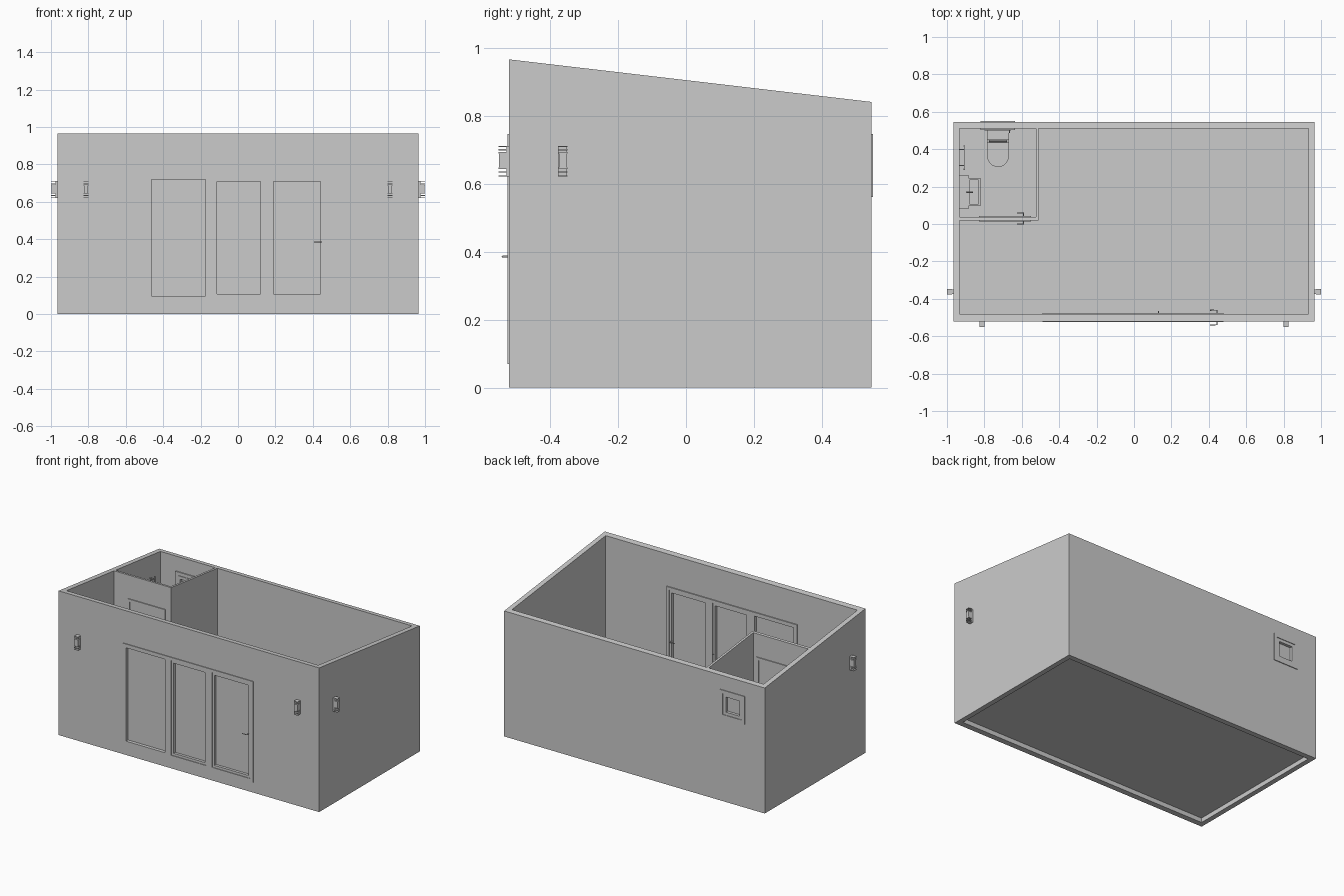
import bpy, bmesh, math
from mathutils import Vector

if "Cube" in bpy.data.objects:
    bpy.data.objects.remove(bpy.data.objects["Cube"])


def roof(y):
    return 0.965 - (y + 0.52) * 0.125 / 1.065


def finish(name, bm, smooth=False):
    bmesh.ops.recalc_face_normals(bm, faces=bm.faces)
    me = bpy.data.meshes.new(name)
    bm.to_mesh(me)
    bm.free()
    ob = bpy.data.objects.new(name, me)
    bpy.context.collection.objects.link(ob)
    if smooth:
        bpy.ops.object.select_all(action='DESELECT')
        ob.select_set(True)
        bpy.context.view_layer.objects.active = ob
        bpy.ops.object.shade_smooth_by_angle(angle=math.radians(40))
    return ob


def boxes(name, *specs):
    # each spec is x0, x1, y0, y1, z0, z1
    bm = bmesh.new()
    for x0, x1, y0, y1, z0, z1 in specs:
        vs = bmesh.ops.create_cube(bm, size=1)["verts"]
        for v in vs:
            v.co = Vector(((x0 + x1) / 2 + v.co.x * (x1 - x0),
                           (y0 + y1) / 2 + v.co.y * (y1 - y0),
                           (z0 + z1) / 2 + v.co.z * (z1 - z0)))
    return finish(name, bm)


def rect(x0, x1, y0, y1):
    return [(x0, y0), (x1, y0), (x1, y1), (x0, y1)]


def ring_mesh(name, outer, inner, place):
    # closed tube between two matching loops; place(point, end) gives the 3D position
    bm = bmesh.new()
    loops = [[bm.verts.new(place(p, e)) for p in lp]
             for lp, e in ((outer, 0), (outer, 1), (inner, 1), (inner, 0))]
    n = len(outer)
    for k in range(4):
        a, b = loops[k], loops[(k + 1) % 4]
        for i in range(n):
            j = (i + 1) % n
            bm.faces.new((a[i], a[j], b[j], b[i]))
    return finish(name, bm)


def frame(name, x0, x1, z0, z1, w, y0, y1):
    return ring_mesh(name, rect(x0, x1, z0, z1), rect(x0 + w, x1 - w, z0 + w, z1 - w),
                     lambda p, e: (p[0], y1 if e else y0, p[1]))


def prism(name, pts, z0, top, smooth=False):
    bm = bmesh.new()
    lo = [bm.verts.new((x, y, z0)) for x, y in pts]
    hi = [bm.verts.new((x, y, top(y))) for x, y in pts]
    bm.faces.new(lo)
    bm.faces.new(hi)
    for i in range(len(pts)):
        j = (i + 1) % len(pts)
        bm.faces.new((lo[i], lo[j], hi[j], hi[i]))
    return finish(name, bm, smooth)


def cut(ob, *spec):
    cutter = boxes("opening_cutter", spec)
    cutter.hide_render = True
    m = ob.modifiers.new("opening", 'BOOLEAN')
    m.operation, m.solver, m.object = 'DIFFERENCE', 'EXACT', cutter
    bpy.context.view_layer.objects.active = ob
    bpy.ops.object.modifier_apply(modifier=m.name)
    bpy.data.objects.remove(cutter)


def tube(name, pts, r):
    cu = bpy.data.curves.new(name, 'CURVE')
    cu.dimensions, cu.bevel_depth, cu.bevel_resolution, cu.use_fill_caps = '3D', r, 2, True
    s = cu.splines.new('POLY')
    s.points.add(len(pts) - 1)
    for p, c in zip(s.points, pts):
        p.co = (*c, 1)
    ob = bpy.data.objects.new(name, cu)
    bpy.context.collection.objects.link(ob)
    return ob


# outer walls with sloping top, floor slab set up inside them
walls = ring_mesh("outer_walls", rect(-0.965, 0.965, -0.52, 0.545), rect(-0.932, 0.932, -0.482, 0.51),
                  lambda p, e: (p[0], p[1], roof(p[1]) if e else 0))
cut(walls, -0.487, 0.477, -0.6, -0.4, 0.073, 0.742)
cut(walls, -0.817, -0.638, 0.45, 0.6, 0.563, 0.742)
boxes("floor", (-0.932, 0.932, -0.482, 0.51, 0.03, 0.07))

# bathroom partition
part = prism("bathroom_partition", [(-0.932, 0.02), (-0.51, 0.02), (-0.51, 0.51), (-0.525, 0.51),
                                    (-0.525, 0.038), (-0.932, 0.038)], 0.07, roof)
cut(part, -0.827, -0.553, -0.05, 0.1, 0.06, 0.742)

# front glazing: three framed bays, the right two with leaves
for i, (a, b) in enumerate(((-0.488, -0.148), (-0.148, 0.155), (0.155, 0.478))):
    w = 0.025 if i == 0 else 0.02
    frame(f"front_frame_{i}", a, b, 0.07, 0.745, w, -0.525, -0.475)
    if i:
        frame(f"front_leaf_{i}", a + w, b - w, 0.07 + w, 0.745 - w, 0.016, -0.521, -0.479)
    boxes(f"front_glass_{i}", (a + w, b - w, -0.503, -0.497, 0.07 + w, 0.745 - w))

# back window
frame("window_frame", -0.82, -0.635, 0.56, 0.745, 0.022, 0.503, 0.55)
frame("window_sash", -0.798, -0.657, 0.582, 0.723, 0.02, 0.499, 0.546)
boxes("window_glass", (-0.78, -0.675, 0.521, 0.527, 0.60, 0.705))
tube("window_handle", [(-0.665, 0.5, 0.65), (-0.665, 0.488, 0.65), (-0.665, 0.488, 0.62)], 0.003)

# bathroom door
frame("bathroom_door_frame", -0.83, -0.55, 0.07, 0.745, 0.018, 0.014, 0.044)
boxes("bathroom_door_leaf", (-0.812, -0.568, 0.018, 0.04, 0.072, 0.727))

# lever handles on both faces
for name, x, y, half in (("front_door", 0.443, -0.5, 0.039), ("bathroom_door", -0.59, 0.029, 0.029)):
    for side in (-1, 1):
        tip = y + side * half
        tube(f"{name}_handle_{side}", [(x, y + side * 0.01, 0.385), (x, tip, 0.385), (x - 0.036, tip, 0.385)], 0.003)
tube("latch_knob", [(0.13, -0.476, 0.385), (0.13, -0.464, 0.385)], 0.003)


# wall lamps: back plate, glass body and stacked fins
def lamp(name, pos, angle):
    specs = [(-0.0125, 0.0125, -0.008, 0.002, 0.62, 0.71), (-0.0115, 0.0115, -0.03, -0.006, 0.643, 0.69)]
    for z in (0.62, 0.632, 0.643, 0.688, 0.697, 0.707):
        specs.append((-0.014, 0.014, -0.031, -0.006, z, z + 0.004))
    ob = boxes(name, *specs)
    ob.location = pos
    ob.rotation_euler.z = angle


for s in (-1, 1):
    lamp(f"front_lamp_{s}", (s * 0.813, -0.52, 0), 0)
    lamp(f"side_lamp_{s}", (s * 0.968, -0.362, 0), s * math.pi / 2)


# toilet: bowl, seat ring outline, cistern
def u_shape(w, y_front, y_back, cx=-0.727):
    cy = y_front + w
    arc = [(cx + w * math.cos(t), cy + w * math.sin(t))
           for t in (math.pi + math.pi * k / 16 for k in range(17))]
    return arc + [(cx + w, y_back), (cx - w, y_back)]


bm = bmesh.new()
rows = []
for w, yf, z in ((0.036, 0.355, 0.07), (0.036, 0.35, 0.11), (0.056, 0.31, 0.18), (0.056, 0.308, 0.196)):
    rows.append([bm.verts.new((x, y, z)) for x, y in u_shape(w, yf, 0.475)])
n = len(rows[0])
for a, b in zip(rows, rows[1:]):
    for i in range(n):
        bm.faces.new((a[i], a[(i + 1) % n], b[(i + 1) % n], b[i]))
bm.faces.new(rows[0])
bm.faces.new(rows[-1])
finish("toilet_bowl", bm, True)
prism("toilet_lid", u_shape(0.058, 0.305, 0.437), 0.198, lambda y: 0.207, True)
boxes("toilet_cistern", (-0.782, -0.672, 0.455, 0.51, 0.18, 0.325), (-0.786, -0.668, 0.45, 0.51, 0.325, 0.335))
tube("toilet_hinge", [(-0.775, 0.444, 0.203), (-0.679, 0.444, 0.203)], 0.005)

# wash basin with backing panel and tap
boxes("basin_panel", (-0.932, -0.885, 0.08, 0.262, 0.24, 0.345))
basin = boxes("basin", (-0.905, -0.82, 0.095, 0.247, 0.29, 0.34))
cut(basin, -0.88, -0.832, 0.107, 0.235, 0.302, 0.4)
tube("tap", [(-0.895, 0.171, 0.34), (-0.895, 0.171, 0.385), (-0.86, 0.171, 0.38)], 0.004)

# towel rail on the left wall
rail = [(-0.911, -0.904, y, y + 0.006, 0.42, 0.72) for y in (0.29, 0.414)]
rail += [(-0.910, -0.905, 0.29, 0.42, 0.44 + k * 0.033, 0.448 + k * 0.033) for k in range(9)]
rail += [(-0.933, -0.907, y, y + 0.006, z, z + 0.006) for y in (0.31, 0.395) for z in (0.442, 0.706)]
boxes("towel_rail", *rail)
